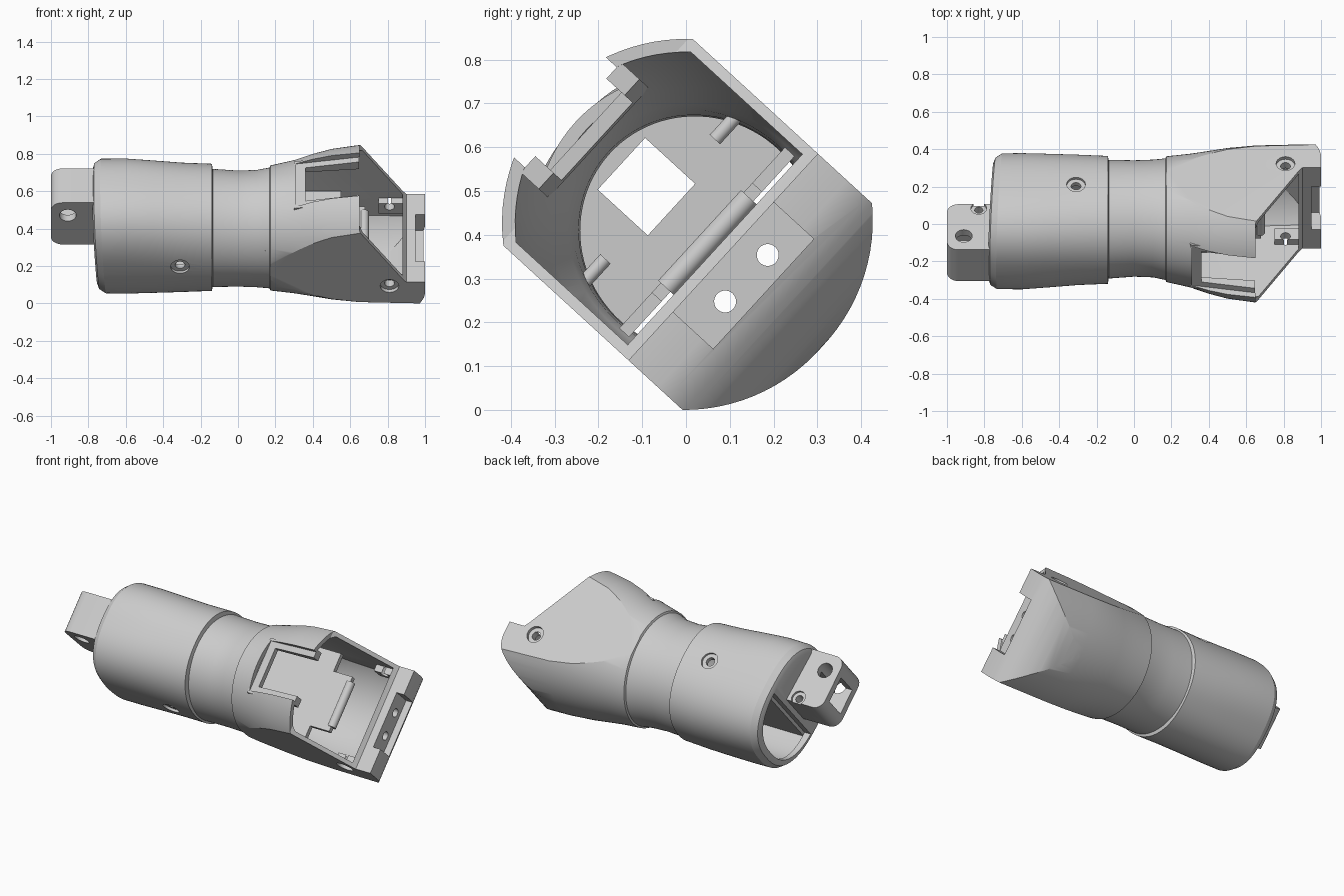
import bpy, bmesh, math
from mathutils import Matrix, Vector

cube = bpy.data.objects.get("Cube")
if cube:
    bpy.data.objects.remove(cube)

grey = bpy.data.materials.new("light_grey_plastic")
grey.use_nodes = True
grey.diffuse_color = (0.6, 0.6, 0.6, 1)
grey.node_tree.nodes["Principled BSDF"].inputs["Base Color"].default_value = (0.6, 0.6, 0.6, 1)

# Working frame: x along the tube, y across it, z towards the open side.
PLACE = Matrix.Translation((0, 0, 0.427)) @ Matrix.Rotation(math.radians(47.5), 4, 'X')
parts = []


def finish(bm, name, part=False):
    bmesh.ops.recalc_face_normals(bm, faces=bm.faces)
    me = bpy.data.meshes.new(name)
    bm.to_mesh(me)
    bm.free()
    me.materials.append(grey)
    ob = bpy.data.objects.new(name, me)
    bpy.context.collection.objects.link(ob)
    if part:
        parts.append(ob)
    return ob


def box(name, x, y, z, part=False, bevel=0):
    bm = bmesh.new()
    size = [r[1] - r[0] for r in (x, y, z)]
    mid = [(r[1] + r[0]) / 2 for r in (x, y, z)]
    bmesh.ops.create_cube(bm, size=1, matrix=Matrix.Translation(mid) @ Matrix.Diagonal((*size, 1)))
    if bevel:
        # round the edges that run across the tube at the outer end
        edges = [e for e in bm.edges if abs(e.verts[0].co.y - e.verts[1].co.y) > 0.01
                 and e.verts[0].co.x < mid[0]]
        bmesh.ops.bevel(bm, geom=edges, offset=bevel, segments=6, profile=0.5, affect='EDGES')
    return finish(bm, name, part)


def rod(name, centre, radius, length, axis='Y', part=False):
    bm = bmesh.new()
    turn = Matrix.Rotation(math.pi / 2, 4, 'X' if axis == 'Y' else 'Y')
    bmesh.ops.create_cone(bm, cap_ends=True, segments=32, radius1=radius, radius2=radius,
                          depth=length, matrix=Matrix.Translation(centre) @ turn)
    return finish(bm, name, part)


def side_prism(name, points, half):
    """Outline in x and z, extruded across the tube."""
    bm = bmesh.new()
    face = bm.faces.new([bm.verts.new((x, -half, z)) for x, z in points])
    new = bmesh.ops.extrude_face_region(bm, geom=[face])["geom"]
    bmesh.ops.translate(bm, vec=(0, 2 * half, 0),
                        verts=[v for v in new if isinstance(v, bmesh.types.BMVert)])
    return finish(bm, name)


def loft(name, rings, planes, part=False, segments=96):
    """Skin oval rings along x, then trim by planes (point, outward normal)."""
    bm = bmesh.new()
    loops = []
    for x, tall, wide, drop, power in rings:
        lean = .05 if x < -.7 else 0  # the rear end face leans slightly
        loop = []
        for i in range(segments):
            t = 2 * math.pi * i / segments
            c, s = math.cos(t), math.sin(t)
            y = wide * math.copysign(abs(c) ** (2 / power), c)
            z = tall * math.copysign(abs(s) ** (2 / power), s) - drop
            loop.append(bm.verts.new((x - lean * z, y, z)))
        loops.append(loop)
    for a, b in zip(loops, loops[1:]):
        for i in range(segments):
            j = (i + 1) % segments
            bm.faces.new((a[i], a[j], b[j], b[i]))
    bm.faces.new(loops[0])
    bm.faces.new(loops[-1])
    for point, normal in planes:
        bmesh.ops.bisect_plane(bm, geom=bm.verts[:] + bm.edges[:] + bm.faces[:], dist=1e-5,
                               plane_co=point, plane_no=normal, clear_outer=True)
        bmesh.ops.holes_fill(bm, edges=[e for e in bm.edges if e.is_boundary], sides=0)
    return finish(bm, name, part)


def combine(ob, tool, operation='DIFFERENCE', keep=False):
    mod = ob.modifiers.new("cut", 'BOOLEAN')
    mod.operation, mod.object, mod.solver = operation, tool, 'EXACT'
    bpy.context.view_layer.objects.active = ob
    bpy.ops.object.modifier_apply(modifier=mod.name)
    if not keep:
        bpy.data.objects.remove(tool)


# Outer skin: x, height radius, width radius, drop of centre, roundness
RINGS = [
    (-.765, .31, .27, .02, 2.5), (-.755, .335, .297, .02, 2.5), (-.72, .356, .318, .02, 2.5),
    (-.6, .358, .318, .02, 2.5), (-.45, .354, .316, .025, 2.4), (-.3, .348, .315, .03, 2.3),
    (-.14, .342, .318, .03, 2.2), (-.135, .325, .308, .035, 2), (0, .315, .306, .04, 2),
    (.1, .32, .308, .04, 2), (.168, .335, .312, .035, 2), (.173, .345, .325, .035, 2),
    (.3, .363, .35, .025, 2), (.4, .387, .375, .012, 2), (.5, .405, .4, .005, 2),
    (.65, .42, .42, 0, 2), (.97, .427, .427, 0, 2), (1, .427, .427, 0, 2)]


def limits(gap):
    """Two flat sides and a rounded underside at the front end."""
    planes = [((0, .32 - gap, 0), (0, 1, 0)), ((0, gap - .32, 0), (0, -1, 0))]
    for step in range(8, 90, 8):
        c, s = math.cos(math.radians(step)), math.sin(math.radians(step))
        normal = Vector((c / .34, 0, -s / .23)).normalized()
        planes.append((Vector((.66 + .34 * c, 0, -.19 - .23 * s)) - normal * gap, normal))
    return planes


body = loft("body_shell", RINGS, limits(0), part=True)

# Hollow interior, leaving a thick front end and a half wall at the rear
inner = []
for x, tall, wide, drop, power in RINGS:
    wall = .04 if x < .2 else .03
    inner.append((x + (.03 if .17 < x < .2 else 0), tall - wall, wide - wall, drop, power))
void = loft("void", inner, limits(.025) + [((-.72, 0, 0), (-1, 0, 0)), ((.88, 0, 0), (1, 0, 0))])
combine(body, void)
mouth = loft("mouth", [(-.9, .3, .265, .02, 2.5), (-.7, .3, .265, .02, 2.5)],
             [((0, 0, -.06), (0, 0, 1))])
combine(body, mouth)

# Sloping mouth at the front
combine(body, side_prism("mouth_cut", [(.65, .6), (.65, .28), (.88, -.09), (.9, -.115),
                                       (1.2, -.115), (1.2, .6)], .6))

# Window with a thick inner frame and a recessed ledge
combine(body, side_prism("window_frame", [(.3, .27), (.648, .3), (.648, .365), (.3, .305)], .17),
        'UNION')
combine(body, side_prism("window_ledge", [(.31, .302), (.7, .365), (.7, .6), (.31, .6)], .155))
combine(body, box("window", (.36, .7), (-.12, .12), (.2, .6)))

# Front end: shallow pocket and two through holes
combine(body, box("pocket", (.95, 1.1), (-.17, .17), (-.24, 0)))
for side in (-1, 1):
    combine(body, rod("end_hole", (.95, side * .072, -.187), .025, .3, 'X'))

# Screw bosses inside the front, then counterbored screw holes
for side in (-1, 1):
    ys = sorted((side * .255, side * .308))
    combine(body, box("boss", (.75, .9), ys, (-.2, -.12)), 'UNION')
    for x, z in ((.81, -.145), (-.31, 0)):
        combine(body, rod("screw_hole", (x, side * .3, z), .026, .2))
        combine(body, rod("counterbore", (x, side * .39, z), .05, .18))

# Hinge tongue with a hollow channel, pivot hole and screw hole
tongue = box("hinge_tongue", (-1, -.73), (-.124, .124), (-.03, .30), part=True, bevel=.06)
channel = box("channel", (-1.1, -.6), (-.08, .08), (.045, .2))
combine(tongue, channel, keep=True)
combine(body, channel)
combine(tongue, rod("pivot_hole", (-.91, 0, .2), .045, .5))
combine(tongue, rod("tongue_screw", (-.83, .1, 0), .022, .3))
combine(tongue, rod("tongue_counterbore", (-.83, .15, 0), .042, .08))

# Inner floor with a narrow front tab, rounded end bar and two side pins
box("floor_plate", (-.72, .55), (-.28, .28), (-.08, -.05), part=True)
box("floor_tab", (.55, .68), (-.17, .17), (-.08, -.05), part=True)
rod("floor_bar", (.675, 0, -.067), .025, .28, part=True)
for side, label in ((-1, "right"), (1, "left")):
    rod("side_pin_" + label, (.15, side * .235, .08), .016, .1, part=True)

# Stand the parts in their tilted pose and shade them
bpy.ops.object.select_all(action='DESELECT')
for ob in parts:
    ob.data.transform(PLACE)
    ob.select_set(True)
bpy.context.view_layer.objects.active = body
bpy.ops.object.shade_smooth_by_angle(angle=math.radians(25))
